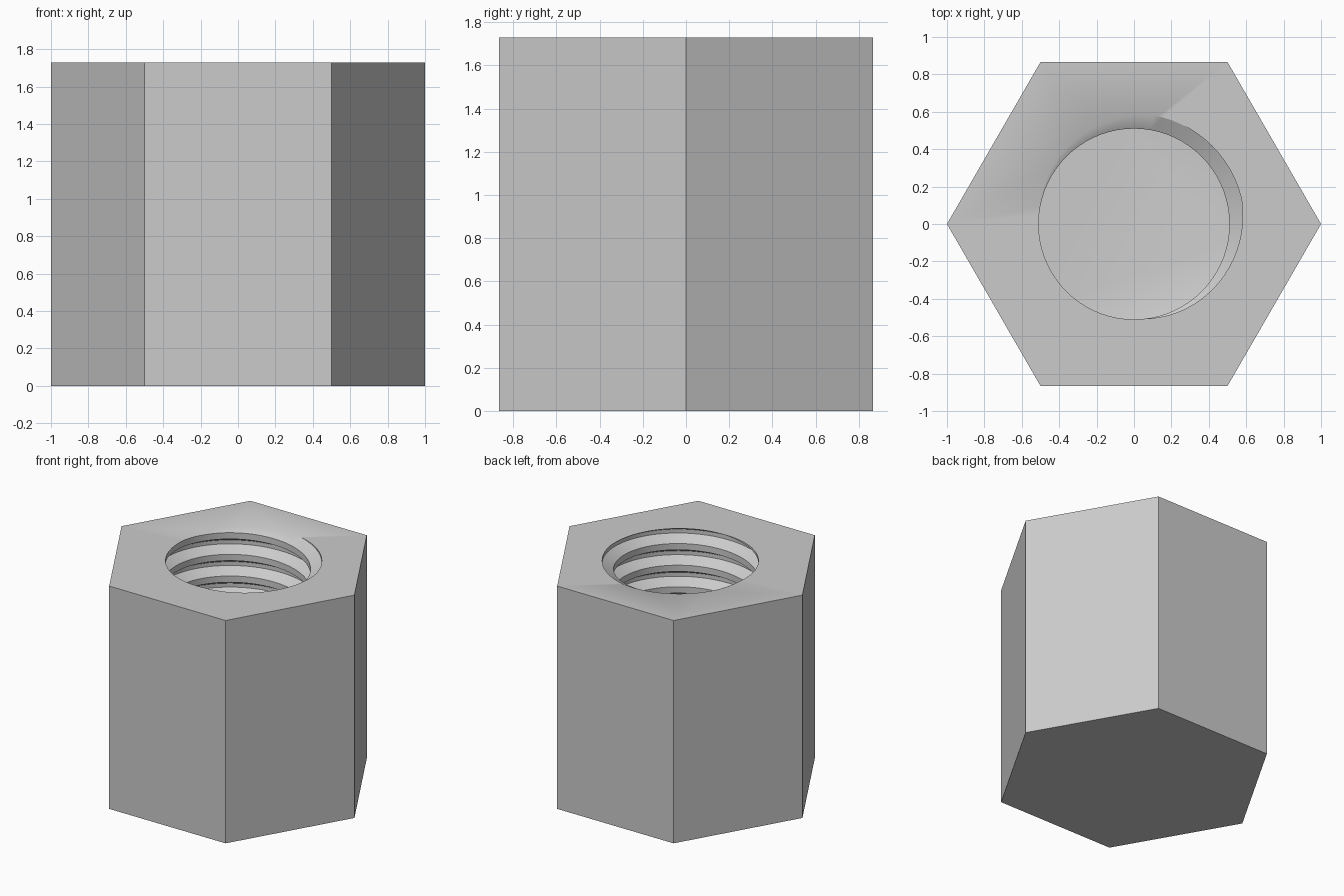
import bpy, bmesh
from math import cos, sin, radians, tau
from mathutils import Vector

cube = bpy.data.objects.get("Cube")
if cube:
    bpy.data.objects.remove(cube, do_unlink=True)

HEIGHT, FLOOR = 1.73, 0.3
MINOR, MAJOR, PITCH = 0.51, 0.59, 0.168
SEGMENTS = 72

steel = bpy.data.materials.new("grey steel")
steel.use_nodes = True
grey = (0.6, 0.6, 0.6, 1)
steel.diffuse_color = grey
steel.node_tree.nodes["Principled BSDF"].inputs["Base Color"].default_value = grey

bm = bmesh.new()

# Threaded wall: one groove profile per pitch, swept as a right-hand helix
profile = [(-0.355, MINOR), (-0.09, MAJOR), (0.09, MAJOR), (0.355, MINOR)]
turns = int((HEIGHT - FLOOR) / PITCH) + 5
start = HEIGHT - PITCH * (turns - 2 + 1 / 8)
rows = []
for turn in range(turns):
    for offset, radius in profile:
        row = []
        for s in range(SEGMENTS):
            a = tau * s / SEGMENTS
            z = start + PITCH * (turn + offset + s / SEGMENTS)
            row.append(bm.verts.new((radius * cos(a), radius * sin(a), z)))
        rows.append(row)

step = len(profile)
for i in range(len(rows) - step - 1):
    # the last column joins the first column one pitch higher
    low = rows[i] + [rows[i + step][0]]
    high = rows[i + 1] + [rows[i + 1 + step][0]]
    for s in range(SEGMENTS):
        bm.faces.new((low[s], low[s + 1], high[s + 1], high[s]))


def trim(z, direction):
    """Cut the thread flat at height z and return the rim edges."""
    bmesh.ops.bisect_plane(bm, geom=bm.verts[:] + bm.edges[:] + bm.faces[:], dist=1e-6,
                           plane_co=(0, 0, z), plane_no=(0, 0, direction), clear_outer=True)
    loose = [v for v in bm.verts if not v.link_faces]
    bmesh.ops.delete(bm, geom=loose, context='VERTS')
    return [e for e in bm.edges if e.is_boundary
            and all(abs(v.co.z - z) < 1e-4 for v in e.verts)]


trim(HEIGHT, 1)
floor_rim = trim(FLOOR, -1)
top_rim = [e for e in bm.edges if e.is_boundary
           and all(abs(v.co.z - HEIGHT) < 1e-4 for v in e.verts)]

# Flat floor of the blind hole
bmesh.ops.triangle_fill(bm, edges=floor_rim, use_beauty=True, normal=Vector((0, 0, 1)))

# Hexagonal body
corners = [radians(60 * k) for k in range(6)]
bottom = [bm.verts.new((cos(a), sin(a), 0)) for a in corners]
top = [bm.verts.new((cos(a), sin(a), HEIGHT)) for a in corners]
bm.faces.new(bottom[::-1])
for k in range(6):
    n = (k + 1) % 6
    bm.faces.new((bottom[k], bottom[n], top[n], top[k]))

# Top face around the hole
hex_rim = [bm.edges.get((top[k], top[(k + 1) % 6])) for k in range(6)]
bmesh.ops.triangle_fill(bm, edges=top_rim + hex_rim, use_beauty=True, normal=Vector((0, 0, 1)))
bmesh.ops.recalc_face_normals(bm, faces=bm.faces[:])

mesh = bpy.data.meshes.new("hex_nut")
bm.to_mesh(mesh)
bm.free()
mesh.materials.append(steel)
nut = bpy.data.objects.new("hex_nut", mesh)
bpy.context.collection.objects.link(nut)

bpy.ops.object.select_all(action='DESELECT')
nut.select_set(True)
bpy.context.view_layer.objects.active = nut
bpy.ops.object.shade_smooth_by_angle(angle=radians(30))
